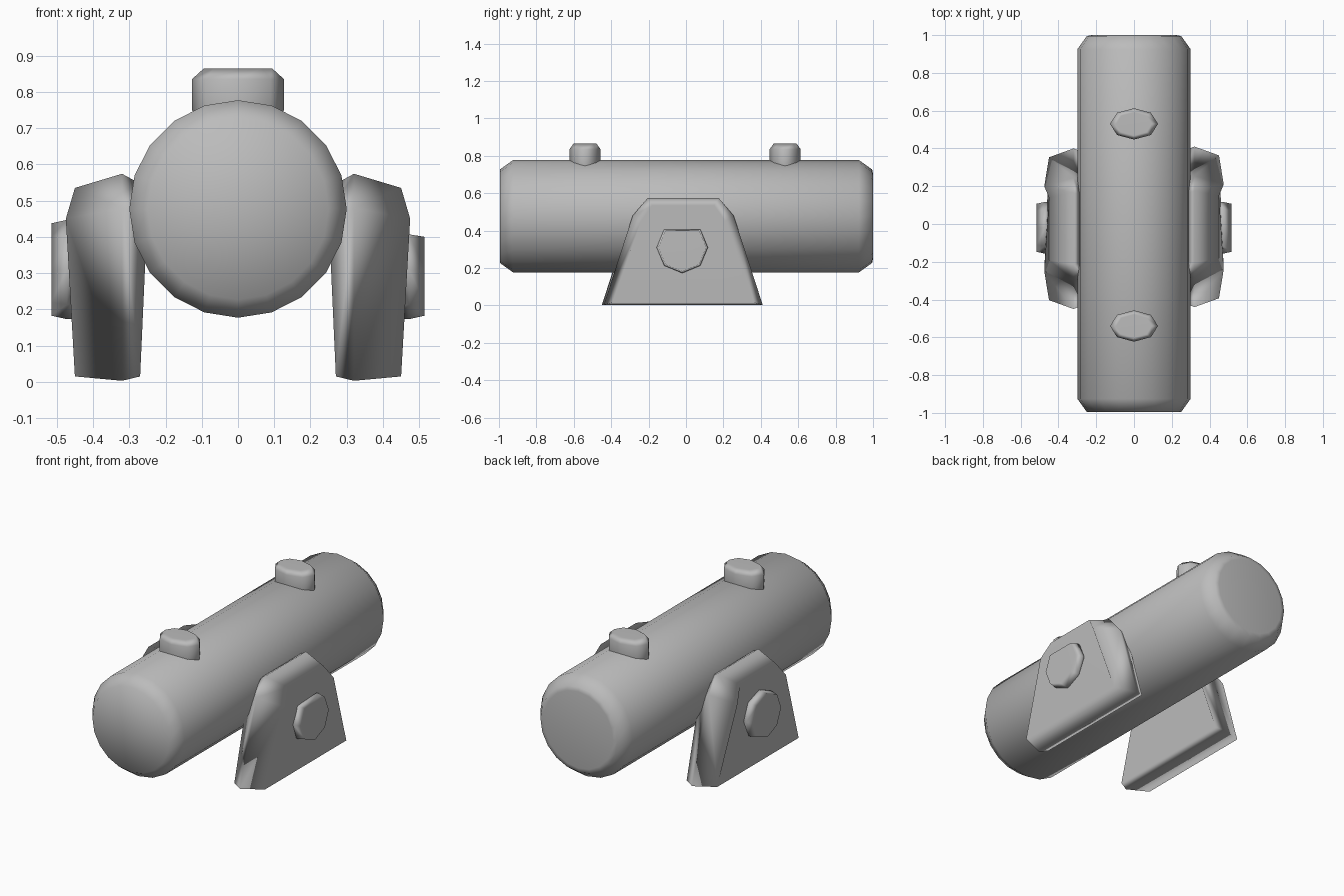
import bpy
import bmesh
from math import cos, sin, pi

cube = bpy.data.objects.get("Cube")
if cube:
    bpy.data.objects.remove(cube)

grey = bpy.data.materials.new("plain_grey")
grey.use_nodes = True
grey.diffuse_color = (0.5, 0.5, 0.5, 1)
grey.node_tree.nodes["Principled BSDF"].inputs["Base Color"].default_value = (0.5, 0.5, 0.5, 1)


def loft(name, rings, weighted=True, poke_first=False):
    """Skin a list of point rings into a closed, smooth shaded solid."""
    bm = bmesh.new()
    loops = [[bm.verts.new(p) for p in ring] for ring in rings]
    n = len(loops[0])
    for a, b in zip(loops, loops[1:]):
        for i in range(n):
            j = (i + 1) % n
            bm.faces.new((a[i], a[j], b[j], b[i]))
    first = bm.faces.new(loops[0])
    bm.faces.new(loops[-1])
    if poke_first:
        bmesh.ops.poke(bm, faces=[first])
    bmesh.ops.recalc_face_normals(bm, faces=bm.faces[:])
    for f in bm.faces:
        f.smooth = True
    mesh = bpy.data.meshes.new(name)
    bm.to_mesh(mesh)
    bm.free()
    mesh.materials.append(grey)
    ob = bpy.data.objects.new(name, mesh)
    bpy.context.collection.objects.link(ob)
    if weighted:
        ob.modifiers.new("Weighted", 'WEIGHTED_NORMAL').weight = 80
    return ob


def circle(n, ru, rv, start=0.0):
    return [(ru * cos(start + 2 * pi * i / n), rv * sin(start + 2 * pi * i / n)) for i in range(n)]


# Horizontal barrel: chamfered ends, rounded shading in front, flat disc behind
barrel = [(-0.995, 0.25), (-0.925, 0.3), (0.925, 0.3), (0.995, 0.25), (1.0, 0.225)]
loft("barrel", [[(u, y, 0.477 + v) for u, v in circle(20, r, r)] for y, r in barrel],
     weighted=False, poke_first=True)

# Oval knobs on top
for name, y in (("front_knob", -0.54), ("back_knob", 0.53)):
    levels = [(0.73, 0.88), (0.75, 1.0), (0.835, 1.0), (0.865, 0.74)]
    loft(name, [[(u * s, y + v * s, z) for u, v in circle(8, 0.127, 0.083)] for z, s in levels])

# Side supports: each layer lists (x, half length, z) at foot, shoulder and top
layers = [
    [(0.27, 0.405, 0.015), (0.25, 0.255, 0.46), (0.285, 0.18, 0.555)],
    [(0.32, 0.425, 0.003), (0.32, 0.27, 0.48), (0.32, 0.19, 0.574)],
    [(0.45, 0.378, 0.015), (0.475, 0.225, 0.45), (0.45, 0.165, 0.535)],
]
for side, name, yc in ((1, "left", -0.015), (-1, "right", -0.025)):
    rings = []
    for layer in layers:
        near = [(side * x, yc - h, z) for x, h, z in layer]
        far = [(side * x, yc + h, z) for x, h, z in reversed(layer)]
        rings.append(near + far)
    loft(name + "_support", rings)

    # Faceted pivot cap; the left one has its top corner trimmed flat
    outline = circle(8, 0.137, 0.137)
    if side > 0:
        outline = [p for p in outline if p[1] < 0.12]
    loft(name + "_pivot", [[(side * x, -0.02 + u * s, 0.31 + v * s) for u, v in outline]
                           for x, s in ((0.44, 1.0), (0.472, 1.0), (0.515, 0.93))])
